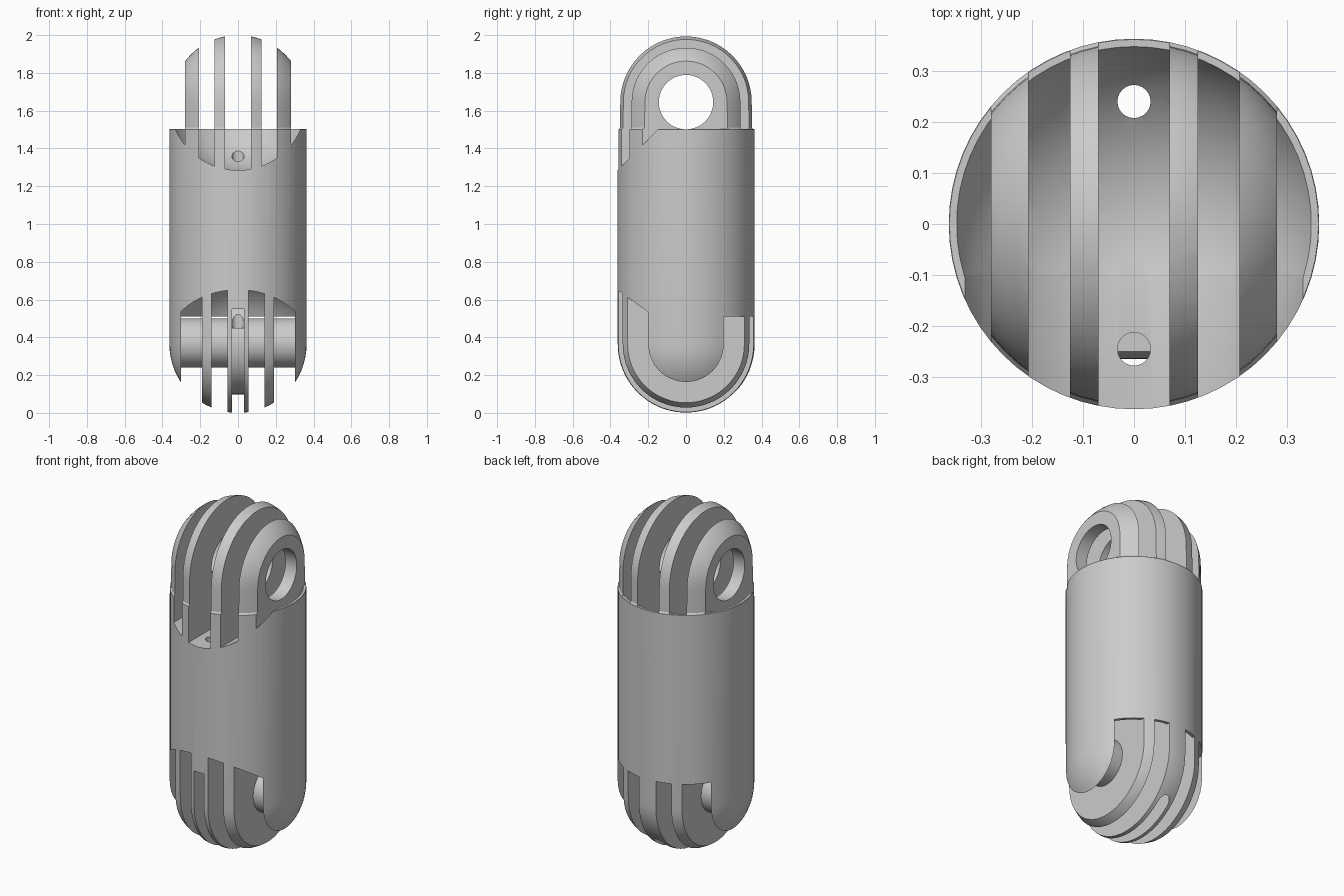
import bpy, bmesh, math
from mathutils import Matrix, Vector

if "Cube" in bpy.data.objects:
    bpy.data.objects.remove(bpy.data.objects["Cube"])

TOP, BOT = 1.645, 0.363   # hinge axis heights


def finish(bm, name):
    bmesh.ops.recalc_face_normals(bm, faces=bm.faces)
    me = bpy.data.meshes.new(name)
    bm.to_mesh(me)
    bm.free()
    ob = bpy.data.objects.new(name, me)
    bpy.context.collection.objects.link(ob)
    return ob


def boxes(name, *bounds):
    bm = bmesh.new()
    for lo, hi in bounds:
        lo, hi = Vector(lo), Vector(hi)
        m = Matrix.Translation((lo + hi) / 2) @ Matrix.Diagonal((*(hi - lo), 1))
        bmesh.ops.create_cube(bm, size=1, matrix=m)
    return finish(bm, name)


def rod(name, a, b, r, n=48):
    a, b = Vector(a), Vector(b)
    rot = (b - a).to_track_quat('Z', 'Y').to_matrix().to_4x4()
    bm = bmesh.new()
    bmesh.ops.create_cone(bm, cap_ends=True, segments=n, radius1=r, radius2=r,
                          depth=(b - a).length,
                          matrix=Matrix.Translation((a + b) / 2) @ rot)
    return finish(bm, name)


def ball(name, z, r):
    bm = bmesh.new()
    bmesh.ops.create_uvsphere(bm, u_segments=64, v_segments=32, radius=r,
                              matrix=Matrix.Translation((0, 0, z)))
    return finish(bm, name)


def combine(ob, other, op):
    mod = ob.modifiers.new("cut", 'BOOLEAN')
    mod.operation, mod.solver, mod.object = op, 'EXACT', other
    bpy.context.view_layer.objects.active = ob
    bpy.ops.object.modifier_apply(modifier=mod.name)
    bpy.data.objects.remove(other)
    return ob


def slabs(name, ranges, z0, z1):
    # mirrored slices along x
    b = []
    for x0, x1 in ranges:
        b.append(((x0, -.55, z0), (x1, .55, z1)))
        if x0 > 0:
            b.append(((-x1, -.55, z0), (-x0, .55, z1)))
    return boxes(name, *b)


# capsule body, revolved from its side profile
prof = []
for i in range(17):
    a = math.pi / 2 * i / 16
    prof.append((.363 * math.sin(a), BOT - .363 * math.cos(a)))
prof += [(.363, 1.5), (.356, 1.51)]
for i in range(17):
    a = math.pi / 2 * i / 16
    prof.append((.355 * math.cos(a), TOP + .355 * math.sin(a)))
bm = bmesh.new()
vs = [bm.verts.new((r, 0, z)) for r, z in prof]
es = [bm.edges.new(p) for p in zip(vs, vs[1:])]
bmesh.ops.spin(bm, geom=vs + es, cent=(0, 0, 0), axis=(0, 0, 1),
               angle=2 * math.pi, steps=64)
bmesh.ops.remove_doubles(bm, verts=bm.verts, dist=1e-4)
body = finish(bm, "hinge_link")

# upper slots: swing clearance open to the front, leaving four eye plates
clear = ball("upper_clearance", TOP, .376)
combine(clear, rod("front_sweep", (0, -.09, TOP), (0, -.5, TOP), .361, 64), 'UNION')
combine(clear, boxes("rim_cut", ((-.45, -.47, 1.502), (.45, .47, 2.2))), 'UNION')
combine(clear, slabs("upper_gaps", [(-.07, .07), (.125, .207), (.28, .5)], 1, 2.3), 'INTERSECT')
combine(body, clear, 'DIFFERENCE')

# eye hole through the plates
combine(body, rod("eye", (-.5, 0, TOP), (.5, 0, TOP), .144), 'DIFFERENCE')

# lower slots: clearance swept forward and down, with the hinge pin left inside
clear = ball("lower_clearance", BOT, .375)
t = math.radians(15)
combine(clear, rod("front_sweep", (0, .01, BOT),
                   (0, -.55 * math.cos(t), BOT - .55 * math.sin(t)), .374, 64), 'UNION')
combine(clear, boxes("rim_cut", ((-.45, -.47, -.2), (.45, .47, .51))), 'UNION')
combine(clear, slabs("lower_gaps", [(.055, .14), (.19, .303)], -.3, 1), 'INTERSECT')
combine(clear, rod("pin", (-.5, 0, BOT + .007), (.5, 0, BOT + .007), .131), 'DIFFERENCE')
combine(body, clear, 'DIFFERENCE')

# cord groove around the middle disc
groove = rod("groove", (-.033, 0, BOT), (.033, 0, BOT), .5, 64)
combine(groove, rod("groove_core", (-.1, 0, BOT), (.1, 0, BOT), .265, 64), 'DIFFERENCE')
limit = boxes("limit", ((-.2, -.6, -.3), (.2, 0, .55)))
combine(limit, boxes("limit_back", ((-.2, -.02, -.3), (.2, .235, .25))), 'UNION')
combine(groove, limit, 'INTERSECT')
combine(body, groove, 'DIFFERENCE')

# cord holes up through the body
for y, z in ((-.245, .45), (.24, -.1)):
    combine(body, rod("cord_hole", (0, y, z), (0, y, 1.48), .0325, 24), 'DIFFERENCE')

bpy.ops.object.select_all(action='DESELECT')
body.select_set(True)
bpy.context.view_layer.objects.active = body
bpy.ops.object.shade_smooth_by_angle(angle=math.radians(25))
